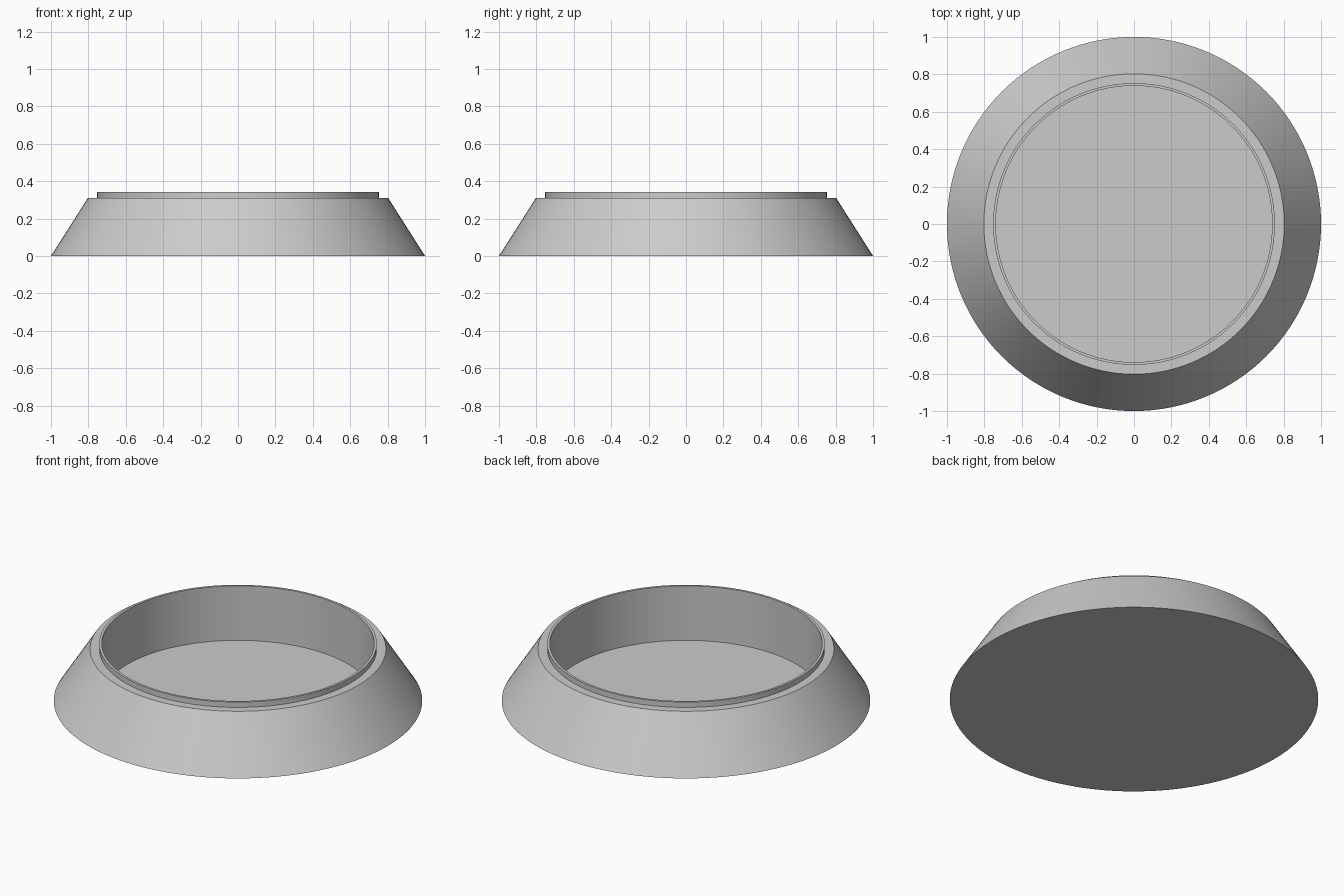
import bpy
import bmesh
import math

SEGMENTS = 128

cube = bpy.data.objects.get("Cube")
if cube:
    bpy.data.objects.remove(cube, do_unlink=True)


def make_material(name, colour):
    mat = bpy.data.materials.new(name)
    mat.use_nodes = True
    mat.diffuse_color = colour
    mat.node_tree.nodes["Principled BSDF"].inputs["Base Color"].default_value = colour
    return mat


def lathe(name, profile, mat):
    """Spin a closed (radius, height) profile around the z axis."""
    bm = bmesh.new()
    verts = [bm.verts.new((r, 0, z)) for r, z in profile]
    edges = [bm.edges.new(pair) for pair in zip(verts, verts[1:])]
    bmesh.ops.spin(bm, geom=verts + edges, cent=(0, 0, 0), axis=(0, 0, 1),
                   angle=math.tau, steps=SEGMENTS, use_duplicate=False)
    bmesh.ops.remove_doubles(bm, verts=bm.verts, dist=0.0001)
    bmesh.ops.recalc_face_normals(bm, faces=bm.faces)
    mesh = bpy.data.meshes.new(name)
    bm.to_mesh(mesh)
    bm.free()
    mesh.materials.append(mat)
    obj = bpy.data.objects.new(name, mesh)
    bpy.context.collection.objects.link(obj)
    bpy.ops.object.select_all(action="DESELECT")
    obj.select_set(True)
    bpy.context.view_layer.objects.active = obj
    bpy.ops.object.shade_smooth_by_angle(angle=math.radians(25))
    return obj


grey = make_material("light_grey", (0.6, 0.6, 0.6, 1))

# Hollow tapered dish: underside, sloped wall, shoulder, thin lip, bore, floor
lathe("tapered_dish", [
    (0, 0), (1, 0),
    (0.803, 0.31), (0.753, 0.31),
    (0.753, 0.342), (0.739, 0.342),
    (0.739, 0.016), (0, 0.016),
], grey)
